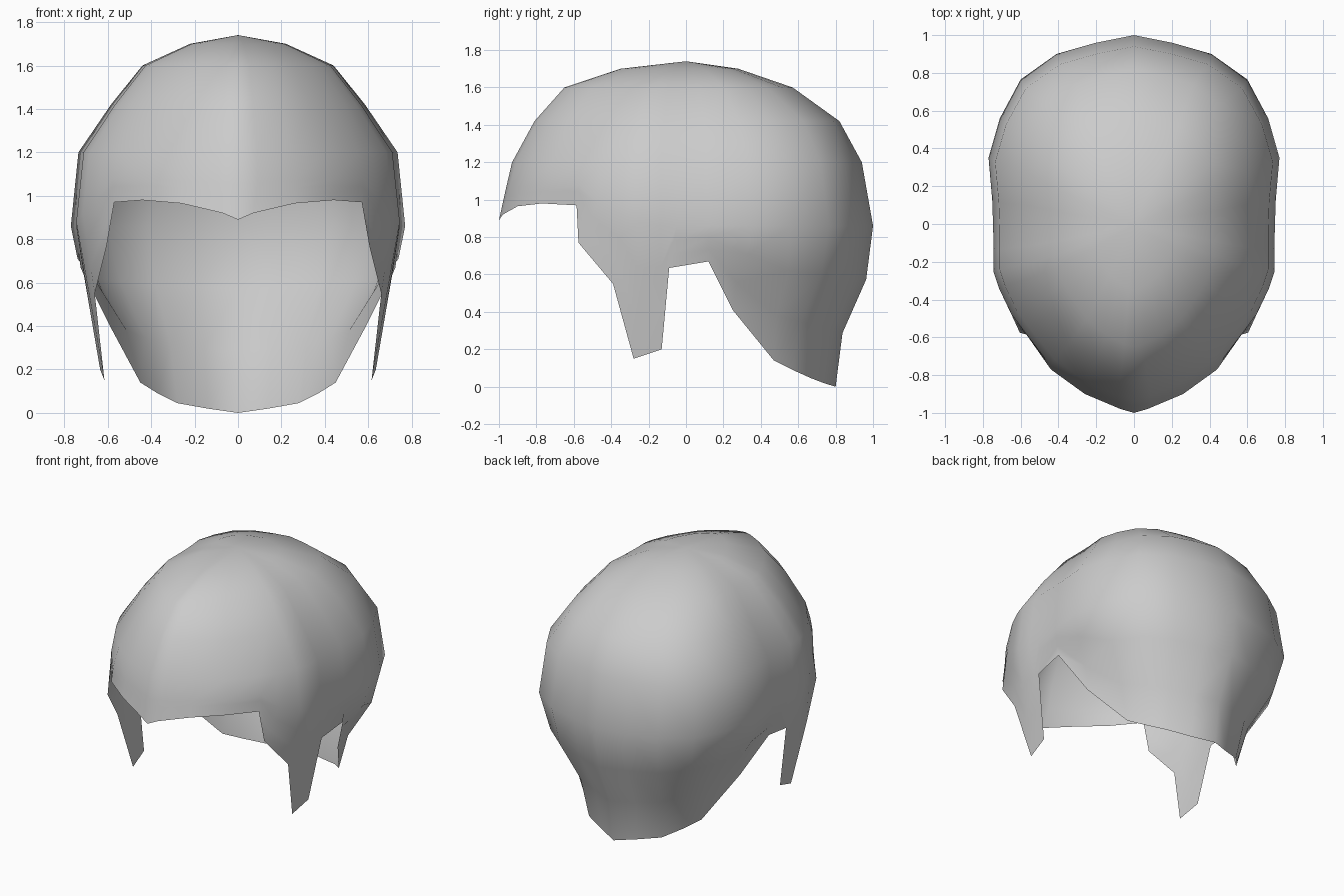
import bpy, bmesh
from mathutils import Vector

if "Cube" in bpy.data.objects:
    bpy.data.objects.remove(bpy.data.objects["Cube"])

# Columns of the right half, front to back: hem point, then widest point above it
COLUMNS = [
    ((0, -1, .89), (0, -.965, 1.05)),
    ((.07, -.98, .92), (.09, -.945, 1.06)),
    ((.26, -.9, .965), (.26, -.87, 1.07)),
    ((.44, -.77, .98), (.44, -.745, 1.08)),
    ((.57, -.585, .97), (.58, -.57, 1.08)),
    ((.605, -.575, .77), (.65, -.475, .98)),
    ((.66, -.39, .55), (.715, -.34, .92)),
    ((.615, -.28, .15), (.745, -.25, .88)),
    ((.635, -.13, .2), (.745, -.14, .86)),
    ((.71, -.09, .635), (.745, -.05, .86)),
    ((.725, .12, .67), (.75, .12, .86)),
    ((.595, .25, .41), (.77, .35, .86)),
    ((.45, .47, .14), (.71, .56, .86)),
    ((.37, .57, .09), (.6, .765, .86)),
    ((.28, .67, .045), (.41, .9, .86)),
    ((.14, .735, .02), (.2, .96, .86)),
    ((0, .8, 0), (0, 1, .86)),
]
# Dome rings: height, half width, front reach, back reach
RINGS = [(1.2, .735, .93, .94), (1.42, .585, .81, .82),
         (1.6, .44, .65, .57), (1.7, .22, .35, .28)]

bm = bmesh.new()
grid = []
for hem, wide in COLUMNS:
    hem, wide = Vector(hem), Vector(wide)
    column = []
    # skirt from hem to widest point, with the nape curving inward at the back
    out = Vector((wide.x, wide.y, 0)).normalized() if wide.y > .3 else Vector()
    for t, bulge in ((0, 0), (1 / 3, -.03), (2 / 3, .03), (1, 0)):
        column.append(bm.verts.new(hem.lerp(wide, t) + out * bulge))
    # dome above
    for z, w, front, back in RINGS:
        reach = front / .965 if wide.y < 0 else back
        column.append(bm.verts.new((wide.x * w / .77, wide.y * reach, z)))
    grid.append(column)

crown = bm.verts.new((0, 0, 1.74))
for a, b in zip(grid, grid[1:]):
    for k in range(len(a) - 1):
        bm.faces.new((a[k], b[k], b[k + 1], a[k + 1]))
    bm.faces.new((a[-1], b[-1], crown))
for f in bm.faces:
    f.smooth = True

# Thin open shell mirrored to the left side
mesh = bpy.data.meshes.new("hair_shell")
bm.to_mesh(mesh)
bm.free()
hair = bpy.data.objects.new("hair_shell", mesh)
bpy.context.collection.objects.link(hair)
mirror = hair.modifiers.new("mirror", 'MIRROR')
mirror.use_axis[0] = True
mirror.use_clip = True
